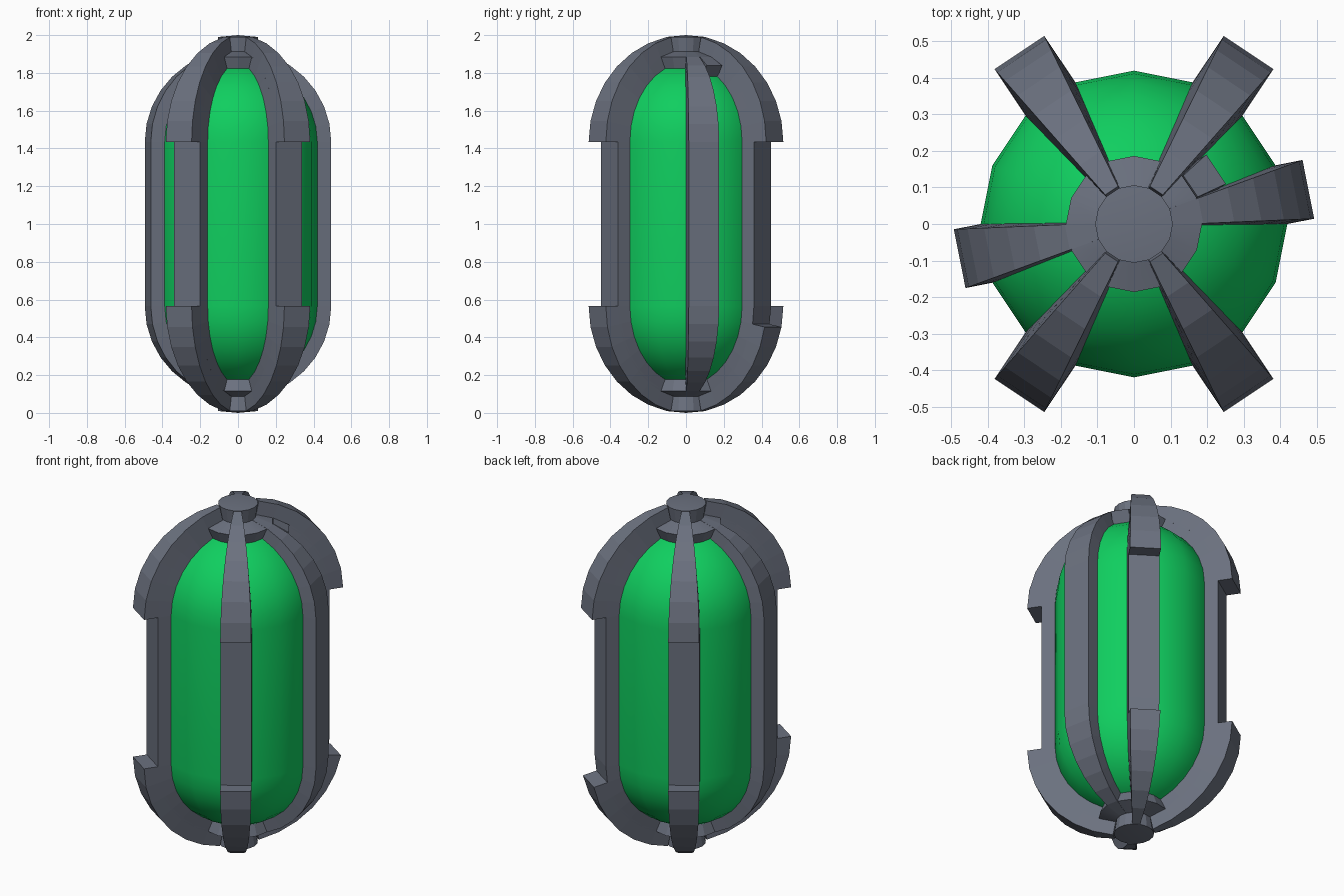
import bpy, bmesh, math
from mathutils import Vector

if "Cube" in bpy.data.objects:
    bpy.data.objects.remove(bpy.data.objects["Cube"])

TOP, LOW = 1.435, 0.565          # centres of the two round ends
STEP = 11.25                     # latitude step in degrees
GLASS, BAND, LIP = 0.42, 0.487, 0.565


def material(name, rgb):
    m = bpy.data.materials.new(name)
    m.diffuse_color = (*rgb, 1)
    m.use_nodes = True
    m.node_tree.nodes["Principled BSDF"].inputs["Base Color"].default_value = m.diffuse_color
    return m


green = material("bright green", (0.005, 0.62, 0.115))
grey = material("slate grey", (0.147, 0.165, 0.212))


def finish(name, bm, mat, smooth_angle):
    bmesh.ops.remove_doubles(bm, verts=bm.verts, dist=1e-5)
    bmesh.ops.recalc_face_normals(bm, faces=bm.faces)
    me = bpy.data.meshes.new(name)
    bm.to_mesh(me)
    bm.free()
    me.materials.append(mat)
    ob = bpy.data.objects.new(name, me)
    bpy.context.collection.objects.link(ob)
    bpy.ops.object.select_all(action='DESELECT')
    ob.select_set(True)
    bpy.context.view_layer.objects.active = ob
    if smooth_angle:
        bpy.ops.object.shade_smooth_by_angle(angle=math.radians(smooth_angle))
    return ob


def polar(r, deg, centre):
    a = math.radians(deg)
    return r * math.sin(a), centre + r * math.cos(a)


def lathe(name, profile, mat, smooth_angle, sides=16):
    bm = bmesh.new()
    rings = []
    for r, z in profile:
        rings.append([bm.verts.new((r * math.cos(i * math.tau / sides),
                                    r * math.sin(i * math.tau / sides), z))
                      for i in range(sides)])
    for a, b in zip(rings, rings[1:]):
        for i in range(sides):
            j = (i + 1) % sides
            bm.faces.new((a[i], a[j], b[j], b[i]))
    return finish(name, bm, mat, smooth_angle)


def strip(name, azimuth, path, r_in, r_out):
    """Bar that follows (latitude, centre height) stations at one azimuth."""
    bm = bmesh.new()
    a = math.radians(azimuth)
    out, side = Vector((math.cos(a), math.sin(a), 0)), Vector((-math.sin(a), math.cos(a), 0))
    rings = []
    for deg, centre in path:
        half = (0.013 + 0.151 * math.sin(math.radians(deg))) / 2
        ring = []
        for r, s in ((r_in, -1), (r_out, -1), (r_out, 1), (r_in, 1)):
            d, z = polar(r, deg, centre)
            ring.append(bm.verts.new(out * d + side * (s * half) + Vector((0, 0, z))))
        rings.append(ring)
    for p, q in zip(rings, rings[1:]):
        for i in range(4):
            j = (i + 1) % 4
            bm.faces.new((p[i], p[j], q[j], q[i]))
    bm.faces.new(rings[0])
    bm.faces.new(rings[-1])
    return finish(name, bm, grey, 0)


def upper(first, last):
    return [(i * STEP, TOP) for i in range(first, last + 1)]


def lower(first, last):
    return [(180 - i * STEP, LOW) for i in range(last, first - 1, -1)]


# Green capsule body
lathe("capsule_body", [polar(GLASS, d, c) for d, c in upper(0, 8) + lower(0, 8)], green, 40)

# Stepped hubs at both poles
hub = [(0, 0.38), (2 * STEP, 0.405), (2 * STEP, BAND), (STEP, BAND), (STEP - 0.4, LIP), (0, LIP)]
lathe("top_hub", [polar(r, d, TOP) for d, r in hub], grey, 20)
lathe("bottom_hub", [polar(r, 180 - d, LOW) for d, r in hub], grey, 20)

# Six full-length ribs
ribs = {"right": 11.25, "back_right": 56.25, "back_left": 123.75,
        "left": 191.25, "front_left": 236.25, "front_right": 303.75}
for label, az in ribs.items():
    strip(label + "_rib", az, upper(1, 8) + lower(1, 8), 0.40, BAND)

# Raised end guards on the four diagonal ribs (one lower guard is shorter)
for label, az in ribs.items():
    if label in ("left", "right"):
        continue
    strip(label + "_upper_guard", az, upper(1, 8), 0.475, LIP)
    strip(label + "_lower_guard", az, lower(1, 7 if label == "back_right" else 8), 0.475, LIP)

# Small raised block beside the top hub
strip("top_block", 33.75, upper(2, 3), 0.40, BAND)
